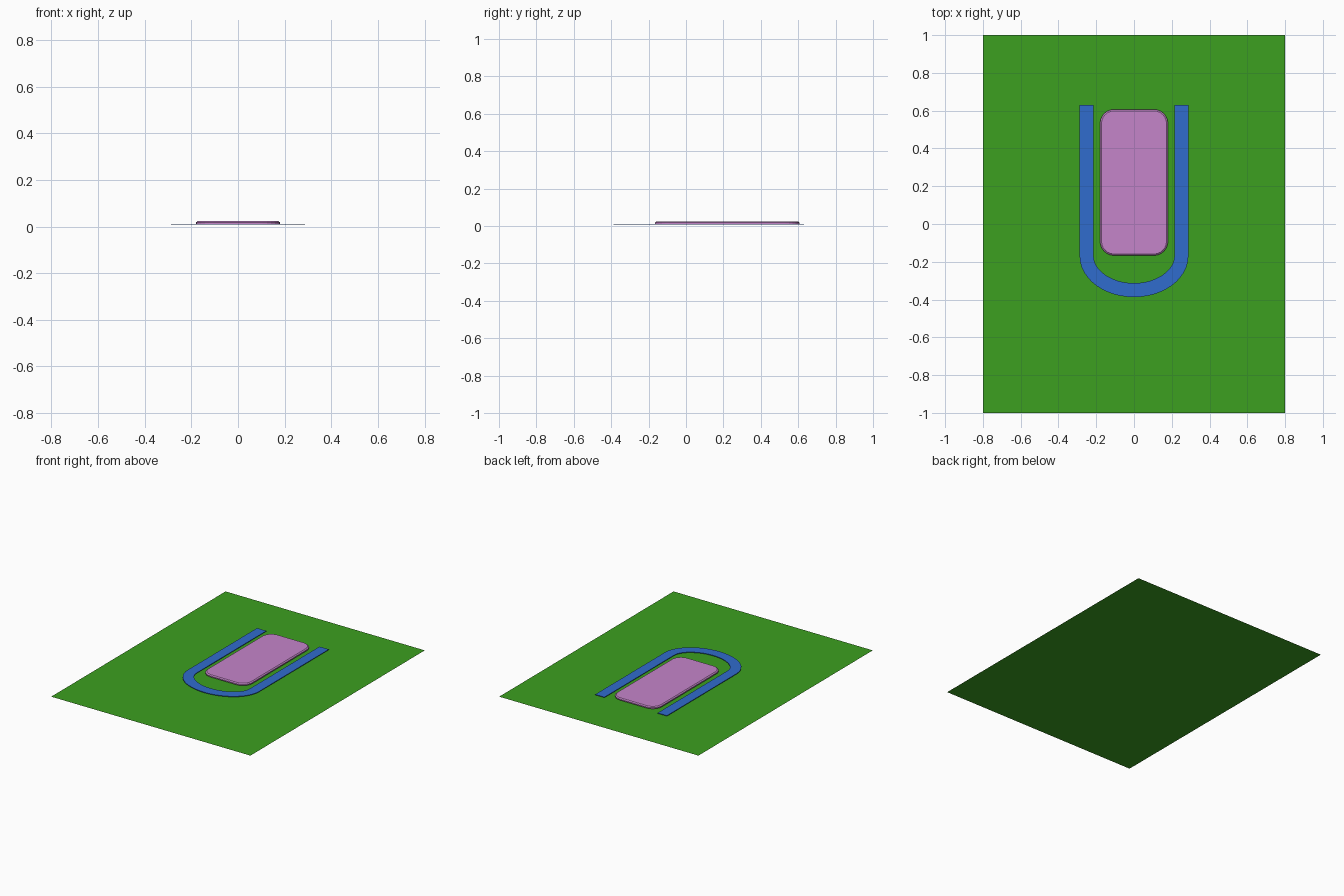
import bpy, bmesh, math

if "Cube" in bpy.data.objects:
    bpy.data.objects.remove(bpy.data.objects["Cube"])


def material(name, rgb):
    m = bpy.data.materials.new(name)
    m.diffuse_color = (*rgb, 1)
    m.use_nodes = True
    m.node_tree.nodes["Principled BSDF"].inputs["Base Color"].default_value = m.diffuse_color
    return m


def make_object(name, bm, mat):
    bmesh.ops.recalc_face_normals(bm, faces=bm.faces)
    me = bpy.data.meshes.new(name)
    bm.to_mesh(me)
    bm.free()
    me.materials.append(mat)
    ob = bpy.data.objects.new(name, me)
    bpy.context.collection.objects.link(ob)
    return ob


green = material("grass green", (0.045, 0.35, 0.014))
blue = material("blue", (0.03, 0.15, 0.61))
pink = material("orchid pink", (0.56, 0.235, 0.59))

# Ground sheet
bm = bmesh.new()
bm.faces.new([bm.verts.new((x, y, 0)) for x, y in
              ((-0.8, -1), (0.8, -1), (0.8, 1), (-0.8, 1))])
make_object("ground_sheet", bm, green)

# U-shaped band: centre line of two straights and a half ellipse, widened along its normals
RX, RY, CY, HALF, N = 0.251, 0.182, -0.168, 0.037, 24
line = [((-RX, 0.63), (-1, 0))]
for i in range(N + 1):
    a = math.pi + math.pi * i / N
    nx, ny = math.cos(a) / RX, math.sin(a) / RY
    d = math.hypot(nx, ny)
    line.append(((RX * math.cos(a), CY + RY * math.sin(a)), (nx / d, ny / d)))
line.append(((RX, 0.63), (1, 0)))
bm = bmesh.new()
rings = []
for (x, y), (nx, ny) in line:
    rings.append([bm.verts.new((x + s * HALF * nx, y + s * HALF * ny, z))
                  for s, z in ((1, 0.008), (1, 0.012), (-1, 0.012), (-1, 0.008))])
for a, b in zip(rings, rings[1:]):
    for k in range(4):
        j = (k + 1) % 4
        bm.faces.new((a[k], a[j], b[j], b[k]))
bm.faces.new(rings[0])
bm.faces.new(rings[-1])
make_object("u_band", bm, blue)


# Rounded slab with a chamfered top rim
def rounded_loop(bm, inset, z, hx=0.18, hy=0.387, cy=0.22, r=0.075, seg=6):
    loop = []
    for c in range(4):
        sx = 1 if c in (0, 3) else -1
        sy = 1 if c in (0, 1) else -1
        for i in range(seg + 1):
            a = math.pi / 2 * (c + i / seg)
            loop.append(bm.verts.new((sx * (hx - r) + (r - inset) * math.cos(a),
                                      cy + sy * (hy - r) + (r - inset) * math.sin(a), z)))
    return loop


bm = bmesh.new()
loops = [rounded_loop(bm, i, z) for i, z in ((0, 0.01), (0, 0.018), (0.008, 0.024))]
for a, b in zip(loops, loops[1:]):
    for k in range(len(a)):
        j = (k + 1) % len(a)
        bm.faces.new((a[k], a[j], b[j], b[k]))
bm.faces.new(loops[0])
bm.faces.new(loops[-1])
make_object("rounded_slab", bm, pink)
